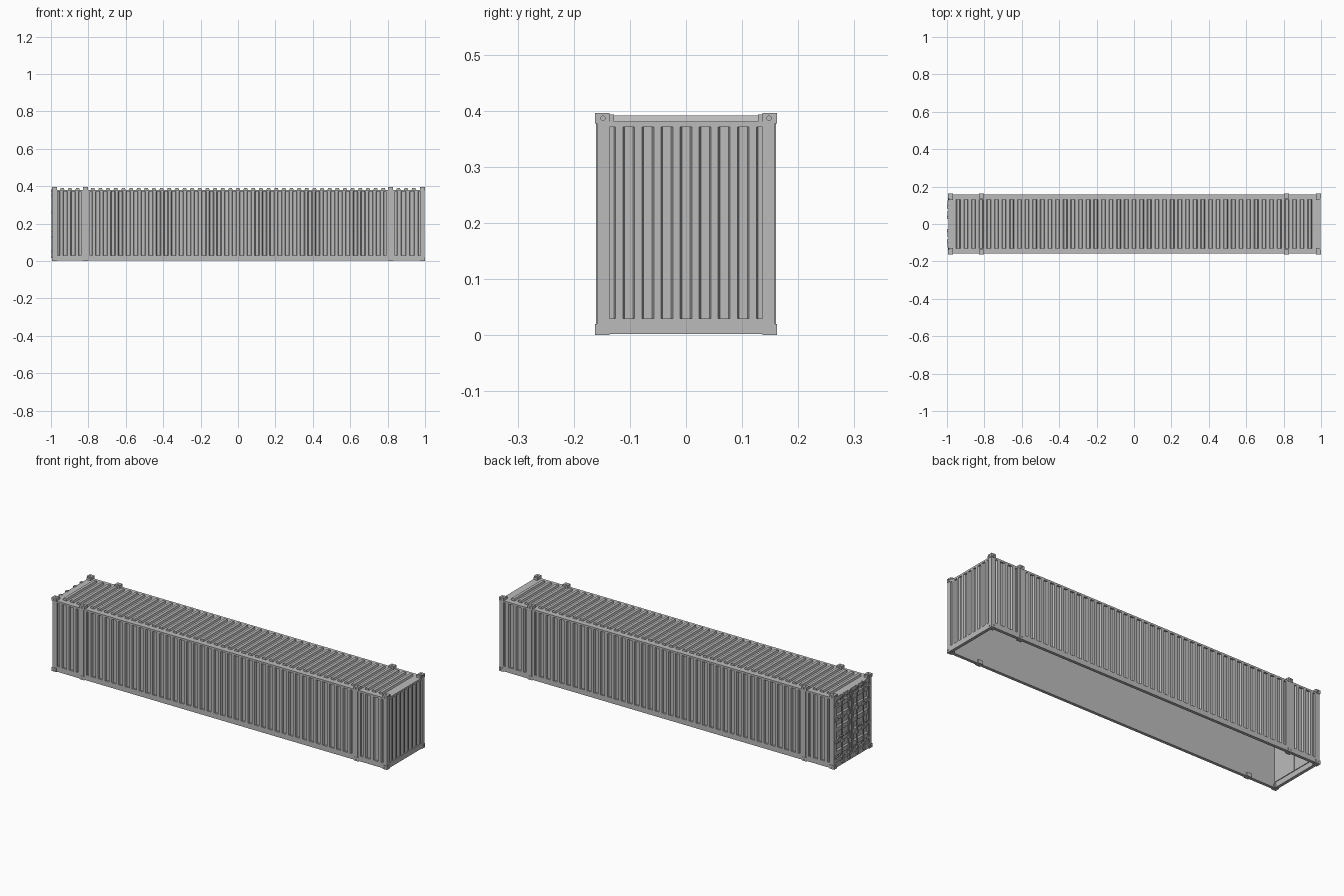
import bpy, bmesh
from mathutils import Matrix

cube = bpy.data.objects.get("Cube")
if cube:
    bpy.data.objects.remove(cube, do_unlink=True)

grey = bpy.data.materials.new("container_grey")
grey.use_nodes = True
colour = (0.5, 0.5, 0.5, 1)
grey.diffuse_color = colour
grey.node_tree.nodes["Principled BSDF"].inputs["Base Color"].default_value = colour


def finish(name, bm):
    bmesh.ops.recalc_face_normals(bm, faces=bm.faces[:])
    mesh = bpy.data.meshes.new(name)
    bm.to_mesh(mesh)
    bm.free()
    mesh.materials.append(grey)
    ob = bpy.data.objects.new(name, mesh)
    bpy.context.collection.objects.link(ob)
    return ob


def add_box(bm, xs, ys, zs):
    size = [abs(b - a) for a, b in (xs, ys, zs)]
    mid = [(a + b) / 2 for a, b in (xs, ys, zs)]
    bmesh.ops.create_cube(bm, size=1, matrix=Matrix.Translation(mid) @ Matrix.Diagonal((*size, 1)))


def boxes(name, items):
    bm = bmesh.new()
    for item in items:
        add_box(bm, *item)
    return finish(name, bm)


def add_rod(bm, centre, axis, radius, length, sides=12):
    turn = {"X": Matrix.Rotation(1.5708, 4, "Y"), "Y": Matrix.Rotation(1.5708, 4, "X"),
            "Z": Matrix.Identity(4)}[axis]
    bmesh.ops.create_cone(bm, cap_ends=True, segments=sides, radius1=radius, radius2=radius,
                          depth=length, matrix=Matrix.Translation(centre) @ turn)


def panel(name, place, us, vs, count, ridge, valley, back):
    """Solid corrugated panel: profile along u, extruded along v; place(u, depth, v) gives xyz."""
    u0, u1 = us
    pitch = (u1 - u0) / count
    profile = [(u0, back), (u0, valley)]
    for i in range(count):
        u = u0 + i * pitch
        profile += [(u + pitch * f, d) for f, d in
                    ((0.22, valley), (0.31, ridge), (0.69, ridge), (0.78, valley))]
    profile += [(u1, valley), (u1, back)]
    bm = bmesh.new()
    rings = [[bm.verts.new(place(u, d, v)) for u, d in profile] for v in vs]
    for ring in rings:
        bm.faces.new(ring)
    for i in range(len(profile)):
        j = (i + 1) % len(profile)
        bm.faces.new((rings[0][i], rings[0][j], rings[1][j], rings[1][i]))
    return finish(name, bm)


LEFT, RIGHT = -0.992, 0.998     # frame ends
OUT, INN = 0.159, 0.143         # side wall faces
LOW, HIGH, TOP = 0.03, 0.371, 0.381
wall_z = (LOW, HIGH)

# Side walls, with rails and posts
for side, s in (("front", -1), ("back", 1)):
    y = (s * INN, s * OUT)
    for part, span, n in (("door_end", (-0.965, -0.84), 3), ("middle", (-0.79, 0.79), 39),
                          ("plain_end", (0.84, 0.975), 3)):
        panel(f"{side}_wall_{part}", lambda u, d, v: (u, s * d, v), span, wall_z, n,
              OUT, OUT - 0.009, INN)
    boxes(f"{side}_rails", [((LEFT, RIGHT), y, (0.002, LOW)),
                            ((LEFT, RIGHT), (s * 0.13, s * OUT), (HIGH, TOP))])
    posts = [((a, b), y, wall_z) for a, b in
             ((LEFT, -0.965), (-0.84, -0.79), (0.79, 0.84), (0.975, RIGHT))]
    posts += [((c - 0.009, c + 0.009), (s * OUT, s * (OUT + 0.0015)), (0.02, TOP))
              for c in (-0.815, 0.815)]
    boxes(f"{side}_posts", posts)

# Roof
panel("roof", lambda u, d, v: (u, v, d), (-0.96, 0.96), (-0.13, 0.13), 47, 0.391, TOP, HIGH)

# End wall, sills and headers
panel("end_wall", lambda u, d, v: (d, u, v), (-0.136, 0.136), wall_z, 8, RIGHT, RIGHT - 0.009, 0.982)
edge = [((0.982, RIGHT), (-INN, INN), (0.002, LOW)), ((0.96, RIGHT), (-0.13, 0.13), (HIGH, TOP)),
        ((LEFT, -0.976), (-INN, INN), (0.002, LOW)), ((LEFT, -0.96), (-0.13, 0.13), (HIGH, TOP))]
edge += [((0.982, RIGHT), (s * 0.136, s * INN), wall_z) for s in (-1, 1)]
boxes("end_sills_and_headers", edge)

# Doors: framed leaves with horizontal corrugation
for side, s in (("right", -1), ("left", 1)):
    near, far = sorted((s * 0.012, s * 0.132))
    panel(f"{side}_door_panel", lambda u, d, v: (d, v, u), (0.042, 0.359), (near, far), 5,
          -0.988, -0.981, -0.972)
    x = (-0.989, -0.972)
    boxes(f"{side}_door_frame", [
        (x, (s * 0.001, s * 0.012), wall_z), (x, (s * 0.132, s * INN), wall_z),
        (x, (near, far), (LOW, 0.042)), (x, (near, far), (0.359, HIGH))])

    # Locking bars, brackets, handles and hinges
    bm = bmesh.new()
    for y in (s * 0.035, s * 0.09):
        add_rod(bm, (-0.993, y, 0.2), "Z", 0.0035, 0.36)
        for z in (0.02, 0.05, 0.13, 0.26, 0.35, 0.378):
            add_box(bm, (-1.0, -0.987), (y - 0.008, y + 0.008), (z - 0.005, z + 0.005))
        add_box(bm, (-0.999, -0.996), (y - 0.005, y + s * 0.035), (0.155, 0.161))
    for z in (0.06, 0.14, 0.26, 0.34):
        add_box(bm, (-0.995, -0.987), (s * 0.125, s * 0.156), (z - 0.007, z + 0.007))
    finish(f"{side}_door_hardware", bm)


def casting(name, xs, s, zs, hole_x):
    """Corner casting with drilled holes."""
    ob = boxes(name, [(xs, (s * 0.136, s * 0.162), zs)])
    cx, cz = sum(xs) / 2, sum(zs) / 2
    outer_z = zs[1] if zs[0] > 0.2 else zs[0]
    holes = [("Y", (cx, s * 0.162, cz)), ("Z", (cx, s * 0.148, outer_z))]
    if hole_x is not None:
        holes.append(("X", (hole_x, s * 0.148, cz)))
    cutters = []
    for axis, centre in holes:
        bm = bmesh.new()
        add_rod(bm, centre, axis, 0.004, 0.01)
        cutter = finish(name + "_cutter", bm)
        mod = ob.modifiers.new("hole", "BOOLEAN")
        mod.object, mod.solver = cutter, "EXACT"
        cutters.append(cutter)
    graph = bpy.context.evaluated_depsgraph_get()
    ob.data = bpy.data.meshes.new_from_object(ob.evaluated_get(graph))
    ob.modifiers.clear()
    for cutter in cutters:
        bpy.data.objects.remove(cutter, do_unlink=True)


# Corner and intermediate castings, with roof corner plates
for s, side in ((-1, "front"), (1, "back")):
    for zs, level in (((0, 0.02), "lower"), ((0.377, 0.396), "upper")):
        for xs, hole, place in (((-0.995, -0.968), -0.995, "door"), ((0.973, 1.0), 1.0, "end"),
                                ((-0.829, -0.801), None, "door_middle"),
                                ((0.801, 0.829), None, "end_middle")):
            casting(f"{side}_{level}_{place}_casting", xs, s, zs, hole)
    boxes(f"{side}_roof_corner_plates", [((a, b), (s * 0.128, s * 0.136), (TOP, 0.393))
          for a, b in ((-0.99, -0.968), (0.973, 0.996))])
